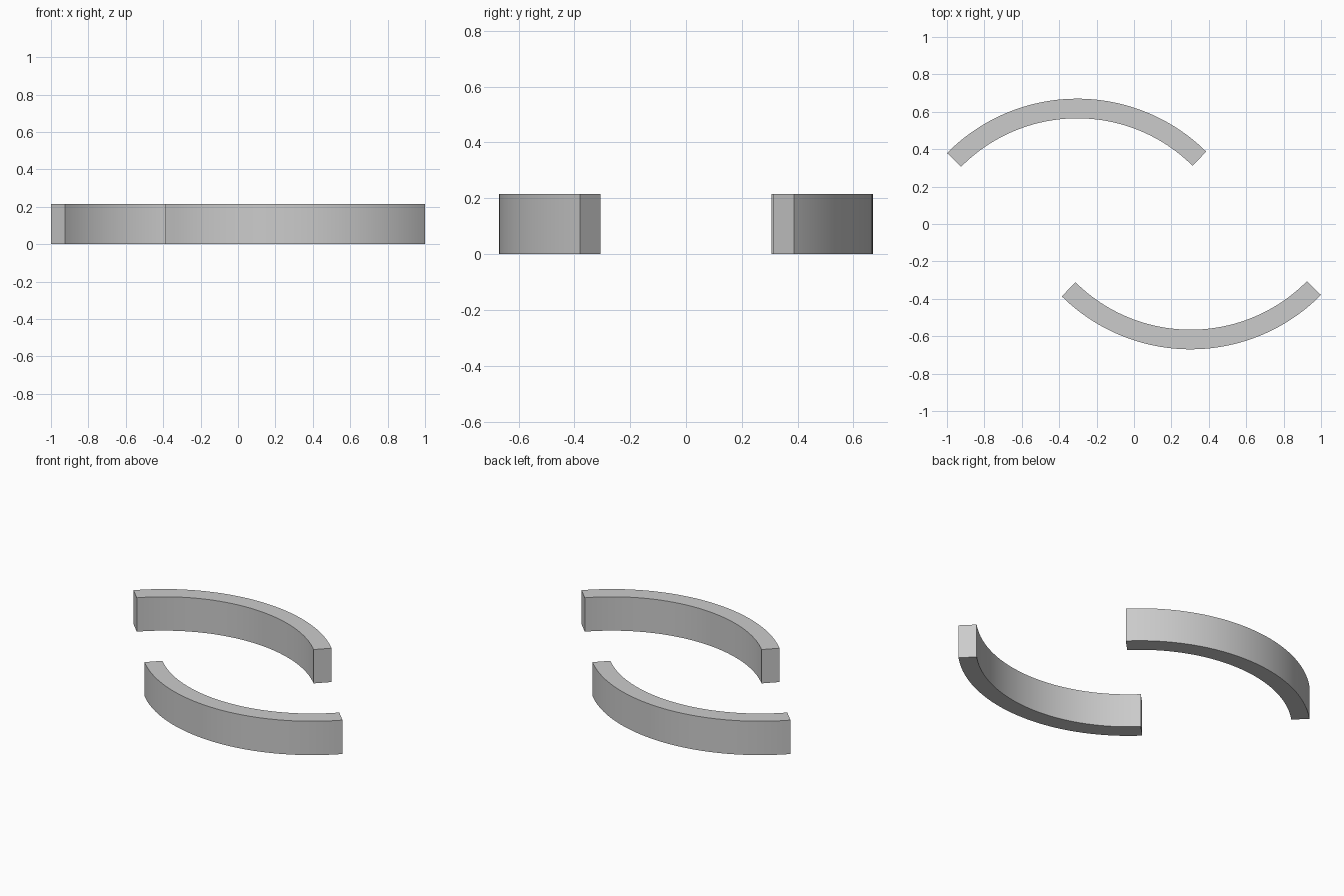
import bpy, bmesh, math

if "Cube" in bpy.data.objects:
    bpy.data.objects.remove(bpy.data.objects["Cube"])

OUTER, INNER, HEIGHT, SEGMENTS = 0.98, 0.875, 0.215, 48
TILT = math.radians(0.3)


def arc_wall(name, cx, cy, mid_angle):
    """Quarter-ring wall with a rectangular section."""
    bm = bmesh.new()
    rings = []
    for i in range(SEGMENTS + 1):
        a = mid_angle + TILT + math.radians(45) * (1 - 2 * i / SEGMENTS)
        rings.append([bm.verts.new((cx + r * math.cos(a), cy + r * math.sin(a), z))
                      for r, z in ((INNER, 0), (OUTER, 0), (OUTER, HEIGHT), (INNER, HEIGHT))])
    # Long sides
    for p, q in zip(rings, rings[1:]):
        for k in range(4):
            n = (k + 1) % 4
            bm.faces.new((p[k], p[n], q[n], q[k]))
    # End caps
    bm.faces.new(rings[0])
    bm.faces.new(rings[-1])
    bmesh.ops.recalc_face_normals(bm, faces=bm.faces[:])
    mesh = bpy.data.meshes.new(name)
    bm.to_mesh(mesh)
    bm.free()
    obj = bpy.data.objects.new(name, mesh)
    bpy.context.collection.objects.link(obj)
    bpy.ops.object.select_all(action='DESELECT')
    obj.select_set(True)
    bpy.context.view_layer.objects.active = obj
    bpy.ops.object.shade_smooth_by_angle(angle=math.radians(30))


# Two identical walls, point-symmetric about the origin
arc_wall("back_arc_wall", -0.303, -0.31, math.pi / 2)
arc_wall("front_arc_wall", 0.303, 0.31, -math.pi / 2)
